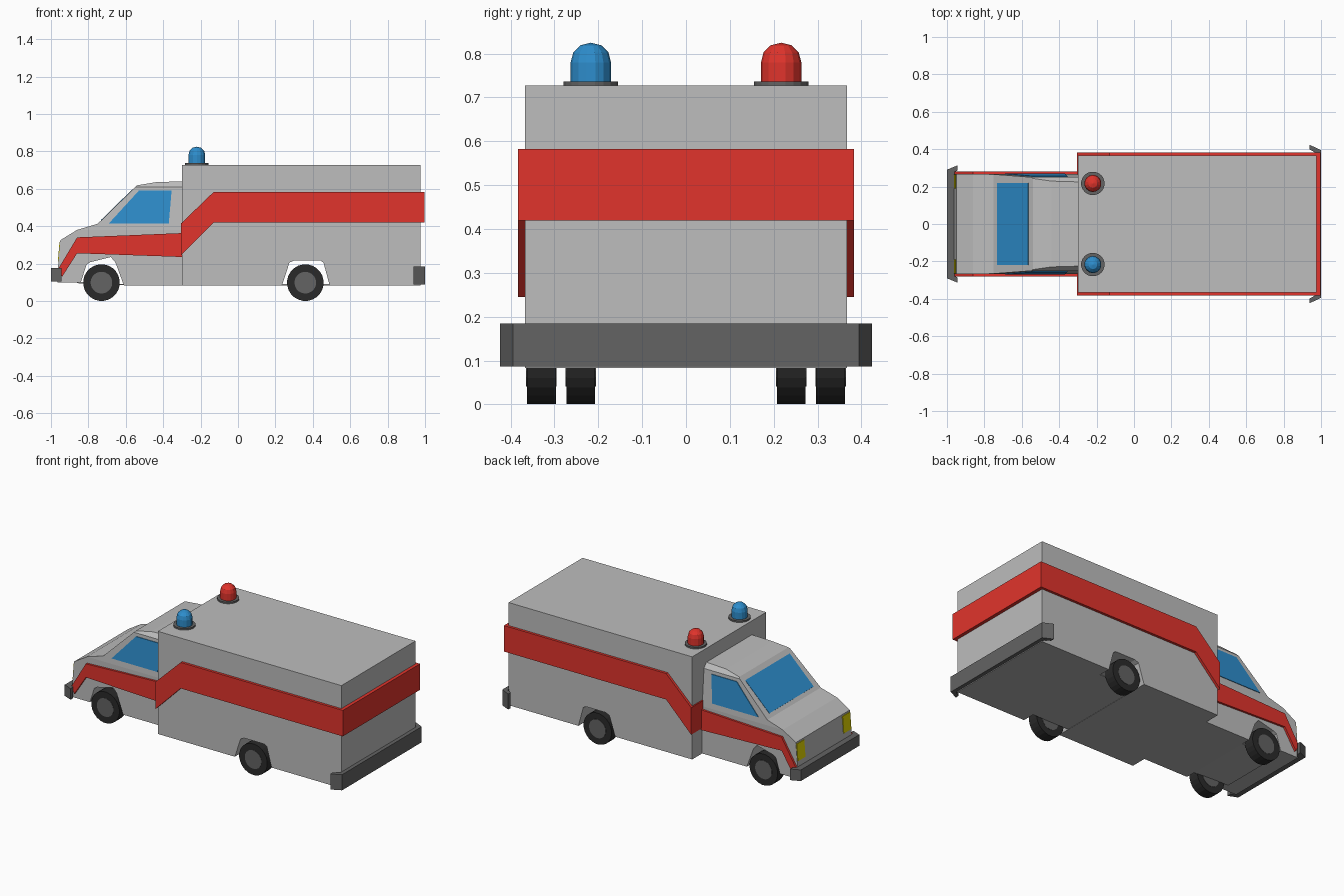
import bpy, bmesh, math
from mathutils import Vector

if "Cube" in bpy.data.objects:
    bpy.data.objects.remove(bpy.data.objects["Cube"])


def material(name, rgb):
    m = bpy.data.materials.new(name)
    m.diffuse_color = (*rgb, 1)
    m.use_nodes = True
    m.node_tree.nodes["Principled BSDF"].inputs["Base Color"].default_value = m.diffuse_color
    return m


BODY = material("light_grey_paint", (0.51, 0.51, 0.51))
UNDER = material("underside_grey", (0.44, 0.44, 0.44))
RED = material("red", (0.75, 0.034, 0.025))
BLUE = material("blue", (0.027, 0.27, 0.61))
DARK = material("dark_grey", (0.125, 0.125, 0.125))
TYRE = material("black_rubber", (0.023, 0.023, 0.023))
YELLOW = material("yellow", (0.85, 0.75, 0.0))


def finish(name, bm, mats):
    bmesh.ops.recalc_face_normals(bm, faces=bm.faces[:])
    me = bpy.data.meshes.new(name)
    # second material goes on the underside
    if len(mats) > 1:
        for f in bm.faces:
            f.normal_update()
            if f.normal.z < -0.9 and f.calc_center_median().z < 0.12:
                f.material_index = 1
    bm.to_mesh(me)
    bm.free()
    for m in mats:
        me.materials.append(m)
    ob = bpy.data.objects.new(name, me)
    bpy.context.collection.objects.link(ob)
    return ob


def prism(name, pts, a, b, mats, axis="y", width=None, cuts=()):
    """Extrude a profile from a to b along y or z; width(z) reshapes the sides."""
    bm = bmesh.new()
    place = (lambda p, t: (p[0], t, p[1])) if axis == "y" else (lambda p, t: (p[0], p[1], t))
    lo = [bm.verts.new(place(p, a)) for p in pts]
    hi = [bm.verts.new(place(p, b)) for p in pts]
    bm.faces.new(lo)
    bm.faces.new(hi[::-1])
    n = len(pts)
    for i in range(n):
        j = (i + 1) % n
        bm.faces.new((lo[i], hi[i], hi[j], lo[j]))
    for z in cuts:
        bmesh.ops.bisect_plane(bm, geom=bm.verts[:] + bm.edges[:] + bm.faces[:],
                               plane_co=(0, 0, z), plane_no=(0, 0, 1))
    if width:
        for v in bm.verts:
            v.co.y = math.copysign(width(v.co.z), v.co.y)
    return finish(name, bm, mats)


def lathe(name, rings, seg, centre, mat, axis="z"):
    """Revolve (radius, height) pairs about an axis through centre."""
    bm = bmesh.new()
    rows = []
    for r, h in rings:
        row = []
        for i in range(seg):
            t = 2 * math.pi * (i + 0.5) / seg
            c, s = r * math.cos(t), r * math.sin(t)
            row.append(bm.verts.new(Vector(centre) + Vector((c, s, h) if axis == "z" else (c, h, s))))
        rows.append(row)
    for p, q in zip(rows, rows[1:]):
        for i in range(seg):
            j = (i + 1) % seg
            bm.faces.new((p[i], p[j], q[j], q[i]))
    bmesh.ops.remove_doubles(bm, verts=bm.verts[:], dist=1e-5)
    return finish(name, bm, [mat])


def cab_width(z):
    """Half width of the cab: upright sides, sloped windows, chamfered roof."""
    if z < 0.38:
        return 0.268
    if z < 0.61:
        return 0.268 - (z - 0.38) / 0.23 * 0.018
    return 0.25 - (z - 0.61) / 0.03 * 0.025


# rear box with wheel arches
prism("rear_box", [(-0.30, 0.083), (0.235, 0.083), (0.275, 0.205), (0.30, 0.217), (0.44, 0.217),
                   (0.457, 0.205), (0.49, 0.083), (0.975, 0.083), (0.975, 0.727), (-0.30, 0.727)],
      -0.367, 0.367, [BODY, UNDER])

# cab with hood, windscreen slope and wheel arches
prism("cab", [(-0.965, 0.10), (-0.84, 0.10), (-0.81, 0.195), (-0.79, 0.207), (-0.68, 0.235),
              (-0.655, 0.205), (-0.61, 0.083), (-0.29, 0.083), (-0.29, 0.64), (-0.44, 0.635),
              (-0.54, 0.618), (-0.75, 0.413), (-0.86, 0.38), (-0.95, 0.325), (-0.963, 0.17)],
      -0.27, 0.27, [BODY, UNDER], width=cab_width, cuts=(0.38, 0.61))

# floor panels between the wheels
prism("front_floor", [(-0.86, 0.095), (-0.60, 0.084), (-0.60, 0.090), (-0.86, 0.103)], -0.21, 0.21, [UNDER])
prism("rear_floor", [(0.22, 0.084), (0.50, 0.084), (0.50, 0.090), (0.22, 0.090)], -0.29, 0.29, [UNDER])

# raised red stripes wrapping the box and the cab
prism("box_stripe", [(-0.304, 0.245), (-0.13, 0.42), (0.996, 0.42), (0.996, 0.583), (-0.13, 0.583),
                     (-0.304, 0.415)], -0.383, 0.383, [RED])
prism("cab_stripe", [(-0.295, 0.235), (-0.86, 0.255), (-0.94, 0.13), (-0.962, 0.17), (-0.86, 0.34),
                     (-0.295, 0.363)], -0.281, 0.281, [RED])

# windows
prism("side_windows", [(-0.69, 0.415), (-0.37, 0.415), (-0.355, 0.59), (-0.53, 0.59)], -0.27, 0.27,
      [BLUE], width=lambda z: cab_width(z) + 0.004)
prism("windscreen", [(-0.730, 0.429), (-0.563, 0.592), (-0.566, 0.5955), (-0.733, 0.4325)],
      -0.22, 0.22, [BLUE])

# headlights
for side, s in (("left", 1), ("right", -1)):
    prism("headlight_" + side, [(-0.950, 0.21), (-0.963, 0.21), (-0.9545, 0.315), (-0.945, 0.315)],
          s * 0.19, s * 0.265, [YELLOW])


def bumper(name, tip, end, inner, y_mid, y_end, z0, z1):
    half = [(end, y_end - 0.025), (end, y_end), (tip, y_mid)]
    pts = [(inner, y_mid - 0.015)] + half
    pts += [(x, -y) for x, y in reversed(pts)]
    prism(name, pts, z0, z1, [DARK], axis="z")


# bumpers with flared ends
bumper("rear_bumper", 0.999, 0.938, 0.972, 0.395, 0.424, 0.087, 0.185)
bumper("front_bumper", -1.0, -0.943, -0.958, 0.29, 0.314, 0.105, 0.175)

# wheels
for axle, x, y in (("front", -0.73, 0.24), ("rear", 0.36, 0.33)):
    for side, s in (("left", 1), ("right", -1)):
        c = (x, s * y, 0.098)
        lathe(f"{axle}_tyre_{side}", [(0, -0.033), (0.098, -0.033), (0.098, 0.033), (0, 0.033)],
              24, c, TYRE, "y")
        lathe(f"{axle}_hub_{side}", [(0, -0.0345), (0.058, -0.0345), (0.058, 0.0345), (0, 0.0345)],
              24, c, DARK, "y")

# beacons on the box roof
for side, s, mat in (("left", 1, RED), ("right", -1, BLUE)):
    c = (-0.22, s * 0.217, 0.726)
    lathe("beacon_base_" + side, [(0, 0), (0.063, 0), (0.063, 0.011), (0, 0.011)], 20, c, DARK)
    lathe("beacon_dome_" + side, [(0, 0.005), (0.046, 0.005), (0.046, 0.054), (0.040, 0.077),
                                  (0.024, 0.093), (0, 0.099)], 14, c, mat)
